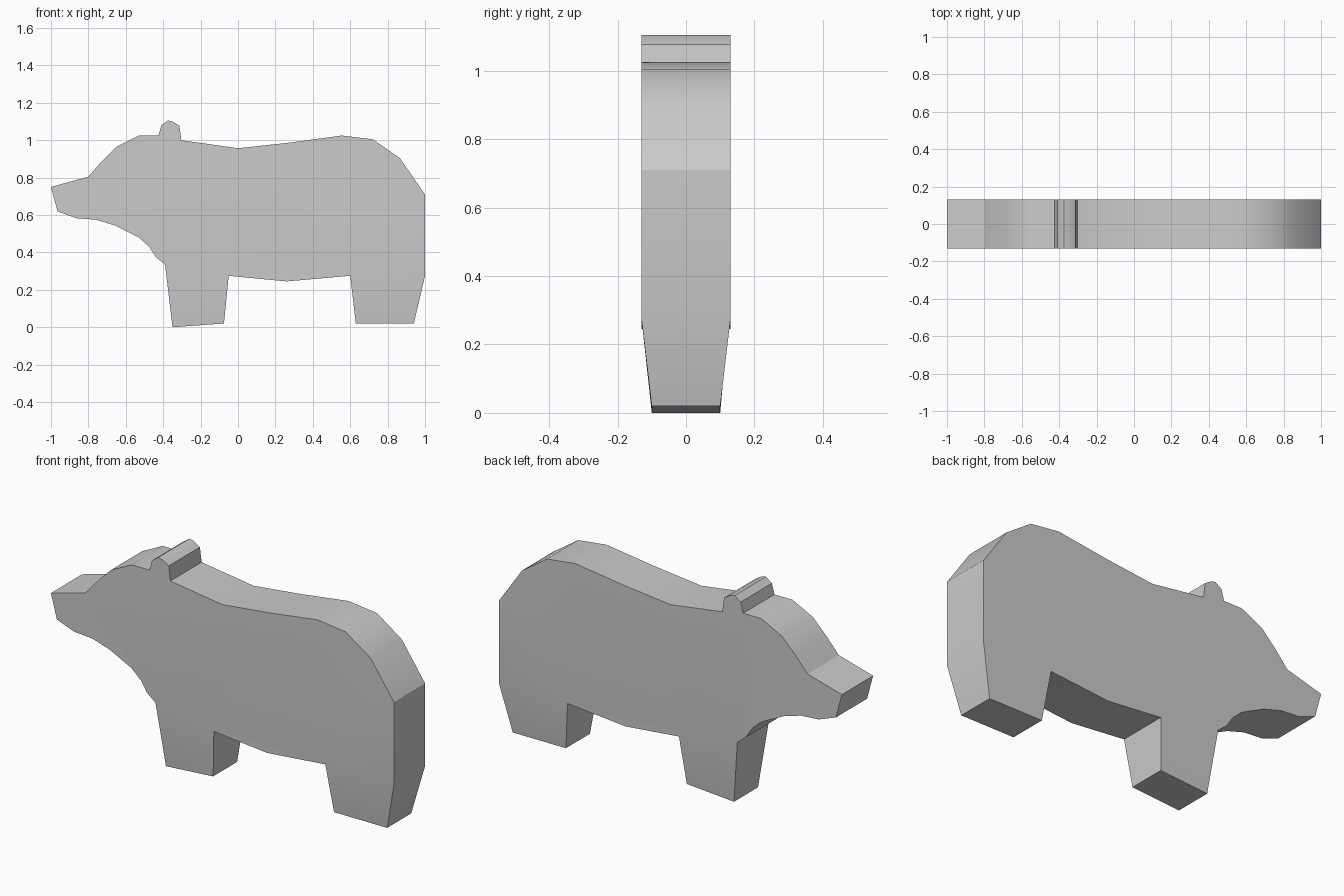
import bpy, bmesh
from math import radians

if "Cube" in bpy.data.objects:
    bpy.data.objects.remove(bpy.data.objects["Cube"])

HALF = 0.13       # half thickness of the body
FOOT_HALF = 0.10  # half thickness at the feet

# Side silhouette (x, z): back from snout to rump, ear included
back = [(-1, .75), (-.80, .805), (-.73, .885), (-.65, .965), (-.53, 1.025), (-.425, 1.025),
        (-.41, 1.08), (-.375, 1.105), (-.35, 1.10), (-.313, 1.077), (-.303, 1.0),
        (0, .957), (.275, .987), (.555, 1.025), (.72, 1.005), (.865, .905), (1, .71)]
# Belly from rump to chin; legs grow from two of its segments
belly = [(1, .275), (.6, .275), (.26, .245), (-.05, .275), (-.39, .335), (-.44, .375),
         (-.475, .43), (-.53, .48), (-.66, .545), (-.76, .575), (-.865, .583), (-.965, .62)]
outline = back + belly
# Segment start index -> foot corners (x, z) in the same order
feet = {len(back): [(.94, .02), (.63, .02)],
        len(back) + 3: [(-.075, .02), (-.35, 0)]}

bm = bmesh.new()
front = [bm.verts.new((x, -HALF, z)) for x, z in outline]
rear = [bm.verts.new((x, HALF, z)) for x, z in outline]


def bridge(a, b):
    """Quads between two closed loops."""
    for i in range(len(a)):
        j = (i + 1) % len(a)
        bm.faces.new((a[i], a[j], b[j], b[i]))


# Flat flanks
bm.faces.new(front)
bm.faces.new(rear[::-1])

# Rim of the body, with a tapered leg replacing each leg segment
n = len(outline)
for i in range(n):
    j = (i + 1) % n
    ring = [front[i], front[j], rear[j], rear[i]]
    if i in feet:
        a, b = feet[i]
        foot = [bm.verts.new((x, y, z)) for (x, z), y in
                zip((a, b, b, a), (-FOOT_HALF, -FOOT_HALF, FOOT_HALF, FOOT_HALF))]
        bridge(ring, foot)
        bm.faces.new(foot)
    else:
        bm.faces.new(ring)

bmesh.ops.recalc_face_normals(bm, faces=bm.faces)
mesh = bpy.data.meshes.new("animal_body")
bm.to_mesh(mesh)
bm.free()
body = bpy.data.objects.new("animal_body", mesh)
bpy.context.collection.objects.link(body)

# Soft back, crisp flank edges
bpy.context.view_layer.objects.active = body
body.select_set(True)
bpy.ops.object.shade_smooth_by_angle(angle=radians(30))
